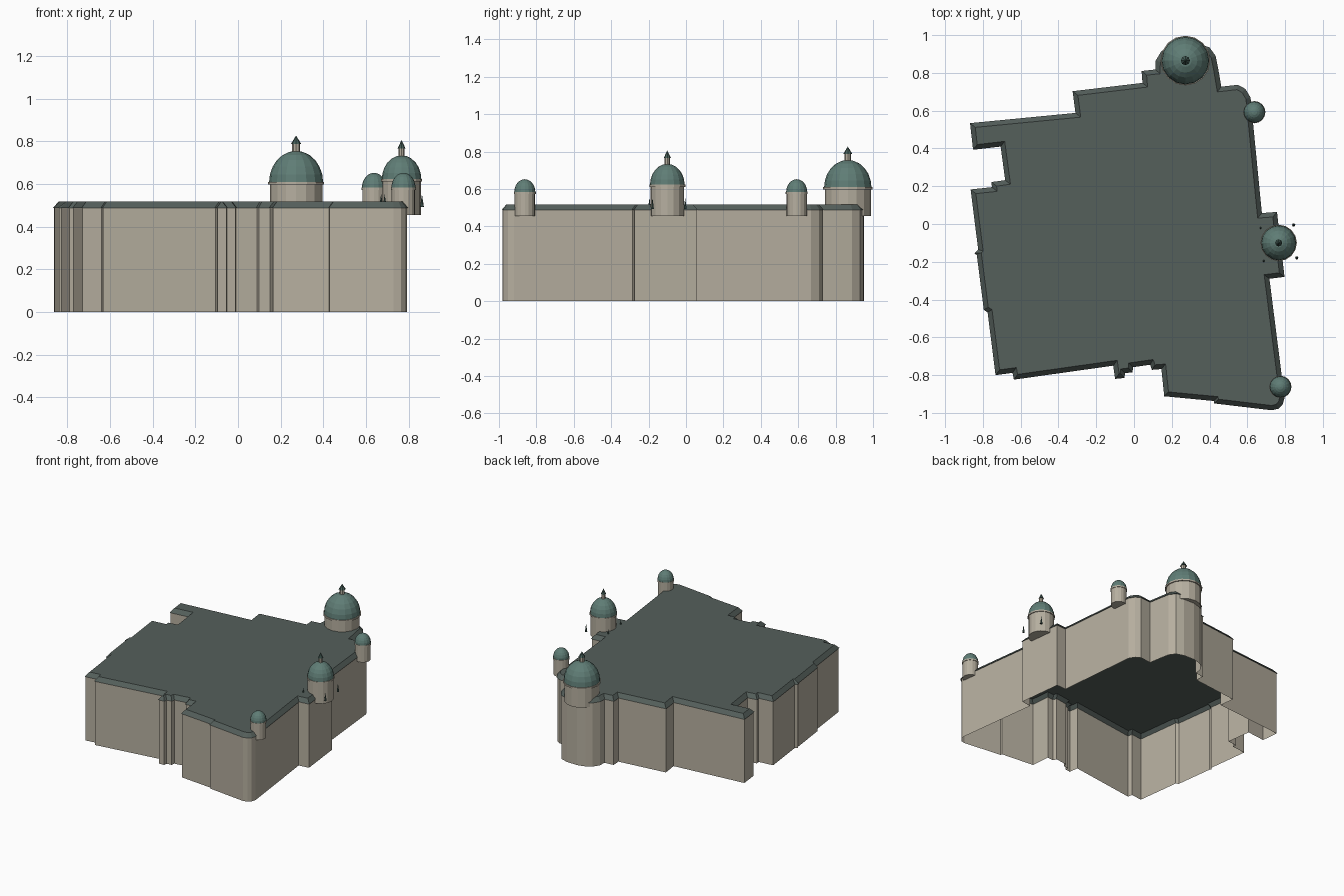
import bpy, bmesh
from math import sin, cos, pi
from mathutils import Vector

if "Cube" in bpy.data.objects:
    bpy.data.objects.remove(bpy.data.objects["Cube"])


def material(name, rgb):
    m = bpy.data.materials.new(name)
    m.diffuse_color = (*rgb, 1)
    m.use_nodes = True
    m.node_tree.nodes["Principled BSDF"].inputs["Base Color"].default_value = m.diffuse_color
    return m


STONE = material("stone", (0.47, 0.43, 0.35))
SLATE = material("slate", (0.09, 0.115, 0.105))
COPPER = material("copper", (0.115, 0.205, 0.18))
DARK = material("dark_copper", (0.06, 0.11, 0.095))

# Eaves outline, clockwise from the back left corner
OUTLINE = [(-.868, .534), (-.31, .588), (-.325, .703), (.045, .747), (.04, .81), (.113, .818),
           (.115, .865), (.145, .915), (.19, .942), (.25, .957), (.34, .955), (.40, .935),
           (.432, .89), (.448, .81), (.462, .727), (.55, .737), (.59, .715), (.617, .67),
           (.677, .058), (.757, .064), (.797, -.28), (.717, -.29),
           (.797, -.92), (.787, -.955), (.765, -.978), (.728, -.986), (.425, -.95), (.423, -.937),
           (.16, -.912), (.145, -.768), (.095, -.772), (.085, -.745), (-.005, -.758),
           (-.008, -.785), (-.048, -.79), (-.05, -.815), (-.10, -.82), (-.11, -.75),
           (-.636, -.824), (-.643, -.788), (-.733, -.80), (-.775, -.468), (-.795, -.455),
           (-.832, -.165), (-.845, -.155), (-.825, -.135), (-.865, .183), (-.752, .195),
           (-.755, .222), (-.682, .232), (-.706, .41), (-.852, .393)]


def inset(pts, d):
    """Mitred inward offset of a clockwise outline."""
    out = []
    for i, p in enumerate(pts):
        p = Vector(p)
        a = (p - Vector(pts[i - 1])).normalized()
        b = (Vector(pts[(i + 1) % len(pts)]) - p).normalized()
        na, nb = Vector((a.y, -a.x)), Vector((b.y, -b.x))
        out.append(p + (na + nb) * d / max(1 + na.dot(nb), 0.3))
    return out


def build(name, rings, mat, bottom=False, top=False, upward_ccw=True):
    """Skin a stack of closed rings of 3D points."""
    bm = bmesh.new()
    vs = [[bm.verts.new(p) for p in r] for r in rings]
    for lo, hi in zip(vs, vs[1:]):
        n = len(lo)
        for i in range(n):
            j = (i + 1) % n
            f = (lo[i], lo[j], hi[j], hi[i])
            bm.faces.new(f if upward_ccw else f[::-1])
    if bottom:
        bm.faces.new(vs[0][::-1] if upward_ccw else vs[0])
    if top:
        bm.faces.new(vs[-1] if upward_ccw else vs[-1][::-1])
    me = bpy.data.meshes.new(name)
    bm.to_mesh(me)
    bm.free()
    me.materials.append(mat)
    ob = bpy.data.objects.new(name, me)
    bpy.context.collection.objects.link(ob)
    return ob


def at(pts, z):
    return [(p[0], p[1], z) for p in pts]


def lathe(name, c, profile, mat, n=16):
    rings = [[(c[0] + max(r, .0005) * cos(2 * pi * i / n), c[1] + max(r, .0005) * sin(2 * pi * i / n), z)
              for i in range(n)] for r, z in profile]
    return build(name, rings, mat, True, True)


# Walls: open-bottomed shell; roof: sloping rim and flat top
wall = inset(OUTLINE, .005)
build("walls", [at(wall, 0), at(wall, .49)], STONE, upward_ccw=False)
build("roof", [at(wall, .487), at(OUTLINE, .487), at(inset(OUTLINE, .025), .517)], SLATE,
      top=True, upward_ccw=False)


def domed_tower(name, c, r, z0, z1, height, lantern=0):
    # Drum, cornice ring and dome
    lathe(name + "_drum", c, [(r, z0), (r, z1)], STONE)
    lathe(name + "_cornice", c, [(r * 1.07, z1 - .006), (r * 1.07, z1 + .006)], STONE)
    steps = 6
    lathe(name + "_dome", c, [(r * 1.03 * cos(pi / 2 * k / steps), z1 + .004 + height * sin(pi / 2 * k / steps))
                              for k in range(steps + 1)], COPPER)
    if lantern:
        # Lantern and its pointed cap
        t = z1 + height
        lathe(name + "_lantern", c, [(lantern, t - .01), (lantern, t + .04)], STONE, 8)
        lathe(name + "_lantern_cap", c, [(lantern * 1.35, t + .036), (0, t + .075)], DARK, 8)


domed_tower("main_tower", (.272, .865), .123, .455, .603, .148, .018)
domed_tower("side_tower", (.766, -.10), .09, .455, .617, .113, .014)
domed_tower("back_turret", (.637, .592), .055, .455, .578, .07)
domed_tower("front_turret", (.775, -.862), .055, .455, .578, .07)

# Four little pinnacles around the side tower
for k in range(4):
    a = .88 + k * pi / 2
    c = (.766 + .124 * cos(a), -.10 + .124 * sin(a))
    lathe("pinnacle_%d" % (k + 1), c, [(.009, .492), (0, .55)], DARK, 6)
